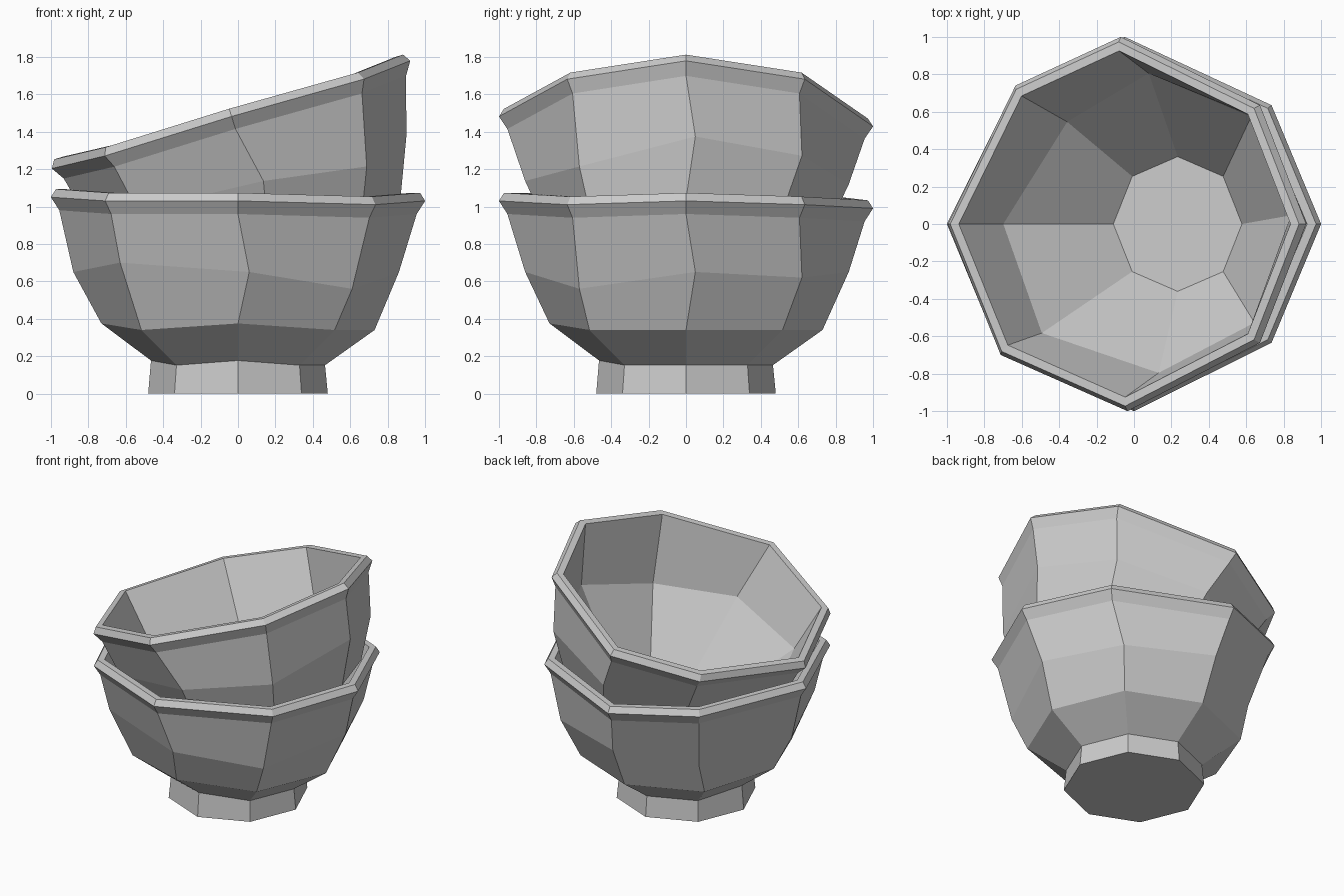
import bpy, bmesh, math
from mathutils import Matrix, Vector

if "Cube" in bpy.data.objects:
    bpy.data.objects.remove(bpy.data.objects["Cube"])

SIDES = 8
# hand-bent octagons, counted anticlockwise from +x
RIM = [(1, 0, 0), (.735, .635, -.02), (-.05, 1, -.04), (-.63, .74, -.01),
       (-1, 0, .02), (-.71, -.70, 0), (0, -1, 0), (.735, -.635, -.02)]
BELLY = [(.86, .05, .65), (.61, .62, .62), (0, .87, .65), (-.52, .59, .57),
         (-.88, 0, .65), (-.63, -.63, .70), (.06, -.86, .65), (.61, -.57, .56)]


def even_ring(r, z, lift=0.0):
    """Regular ring; the left and front corners can be lifted a little."""
    pts = []
    for i in range(SIDES):
        a = 2 * math.pi * i / SIDES
        up = lift if i in (4, 6) else 0
        pts.append(Vector((r * math.cos(a), r * math.sin(a), z + up)))
    return pts


def rim_ring(r, z):
    return [Vector((x * r, y * r, z + dz)) for x, y, dz in RIM]


def belly_ring(s):
    return [Vector((x * s, y * s, z)) for x, y, z in BELLY]


def make_bowl(name, matrix):
    # rings run from the foot, up the outside, over the rim, down the inside
    rings = [even_ring(.48, 0), even_ring(.465, .152, .025),
             even_ring(.73, .34, .035), belly_ring(1), rim_ring(.955, .96),
             rim_ring(1, 1.03), rim_ring(.973, 1.073), rim_ring(.925, 1.073),
             belly_ring(.925), even_ring(.36, .13)]
    bm = bmesh.new()
    loops = [[bm.verts.new(p) for p in ring] for ring in rings]
    for a, b in zip(loops, loops[1:]):
        for i in range(SIDES):
            j = (i + 1) % SIDES
            bm.faces.new((a[i], a[j], b[j], b[i]))
    bm.faces.new(loops[0][::-1])   # underside of the foot
    bm.faces.new(loops[-1])        # inner floor
    bmesh.ops.recalc_face_normals(bm, faces=bm.faces)
    mesh = bpy.data.meshes.new(name)
    bm.to_mesh(mesh)
    bm.free()
    obj = bpy.data.objects.new(name, mesh)
    obj.matrix_world = matrix
    bpy.context.collection.objects.link(obj)
    return obj


# lower bowl stands upright, upper bowl leans inside it
make_bowl("lower_bowl", Matrix.Identity(4))
make_bowl("upper_bowl", Matrix.Translation((.272, 0, .498))
          @ Matrix.Rotation(-.302, 4, 'Y'))
